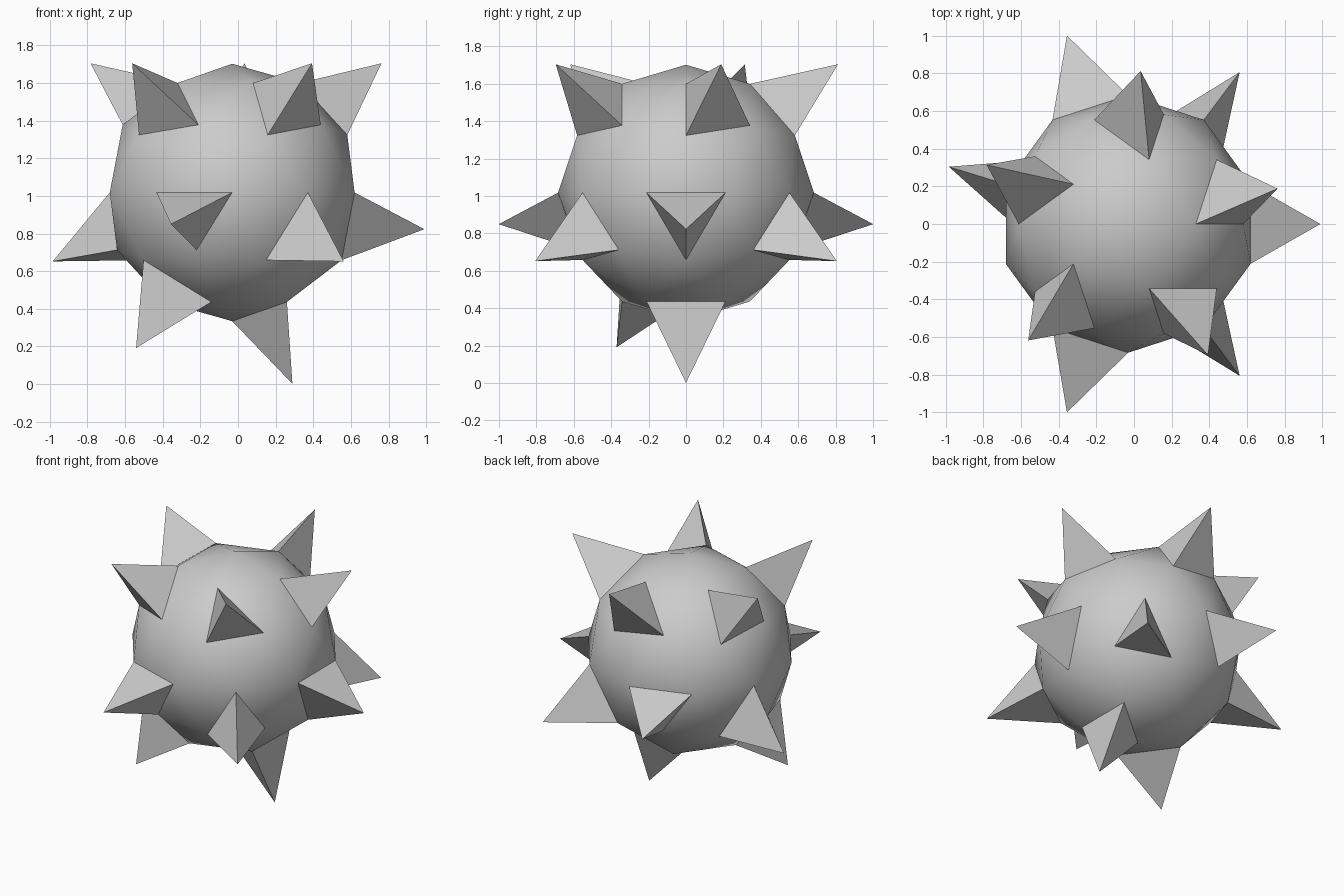
import bpy, bmesh
from math import radians, cos, sin
from mathutils import Vector

if "Cube" in bpy.data.objects:
    bpy.data.objects.remove(bpy.data.objects["Cube"])

CENTRE = Vector((-0.031, 0, 1.018))
RADIUS = 0.684


def polar(angle, r, z):
    return Vector((r * cos(radians(angle)), r * sin(radians(angle)), z))


def add_object(name, bm):
    mesh = bpy.data.meshes.new(name)
    bm.to_mesh(mesh)
    obj = bpy.data.objects.new(name, mesh)
    obj.location = CENTRE
    bpy.context.collection.objects.link(obj)
    return obj


# Ball: low-poly icosphere, smooth shaded
ball = bmesh.new()
bmesh.ops.create_icosphere(ball, subdivisions=2, radius=RADIUS)
for f in ball.faces:
    f.smooth = True
add_object("ball", ball)

# Spike directions: (angle, outward distance, height), relative to the ball centre
upper = [polar(13.4 + 72 * k, 0.81, 0.687) for k in range(5)]
middle = [polar(a, 1.05, -0.167) for a in (108, -108)] + [polar(0, 1.02, -0.195)]
lower = [polar(a, 1.0, -0.366) for a in (53.7, -53.7, 162.3)]
bottom = [polar(0, 0.32, -1.018), polar(-144, 0.63, -0.826)]

# Spikes: three-sided pyramids, each standing on one face of the ball
spikes = bmesh.new()
for direction in upper + middle + lower + bottom:
    d = direction.normalized()
    face = max(ball.faces, key=lambda f: f.calc_center_median().normalized().dot(d))
    centre = face.calc_center_median()
    # centre facets are equilateral and their spikes slightly shorter
    sides = [e.calc_length() for e in face.edges]
    length = 1.04 if max(sides) - min(sides) < 0.01 else 1.066
    tip = spikes.verts.new(centre.normalized() * length)
    base = [spikes.verts.new(v.co) for v in face.verts]
    for i in range(3):
        spikes.faces.new((base[i], base[(i + 1) % 3], tip))
add_object("spikes", spikes)
ball.free()
spikes.free()
